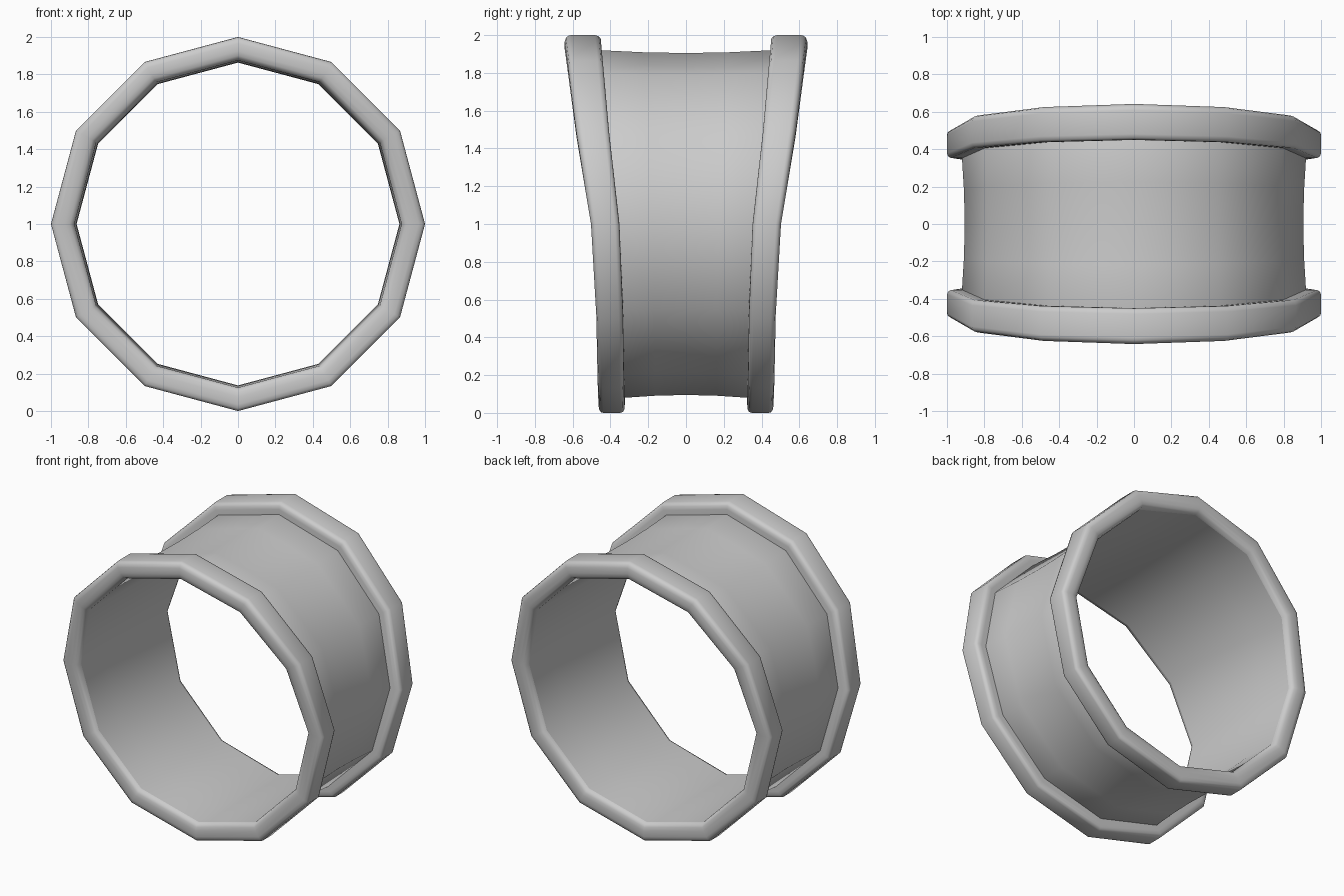
import bpy, math

if "Cube" in bpy.data.objects:
    bpy.data.objects.remove(bpy.data.objects["Cube"])

SIDES = 12
# half-width of the ring for each vertex from the top (0) to the bottom (6)
HALF_WIDTH = [0.642, 0.625, 0.58, 0.503, 0.475, 0.468, 0.463]


def sweep(name, profile, closed):
    """Sweep a (radius, relative width) profile round the 12-sided ring."""
    n = len(profile)
    verts, faces = [], []
    for i in range(SIDES):
        a = 2 * math.pi * i / SIDES
        w = HALF_WIDTH[min(i, SIDES - i)]
        verts += [(r * math.sin(a), t * w, 1 + r * math.cos(a)) for r, t in profile]
    for i in range(SIDES):
        j = (i + 1) % SIDES
        for k in range(n if closed else n - 1):
            m = (k + 1) % n
            faces.append((i * n + k, i * n + m, j * n + m, j * n + k))
    me = bpy.data.meshes.new(name)
    me.from_pydata(verts, [], faces)
    ob = bpy.data.objects.new(name, me)
    bpy.context.collection.objects.link(ob)
    bpy.ops.object.select_all(action='DESELECT')
    ob.select_set(True)
    bpy.context.view_layer.objects.active = ob
    bpy.ops.object.mode_set(mode='EDIT')
    bpy.ops.mesh.select_all(action='SELECT')
    bpy.ops.mesh.normals_make_consistent(inside=False)
    bpy.ops.object.mode_set(mode='OBJECT')
    bpy.ops.object.shade_smooth_by_angle(angle=math.radians(50))
    return ob


# slightly waisted band with an inner and an outer wall
outer = [(0.92, -0.71), (0.909, -0.35), (0.905, 0), (0.909, 0.35), (0.92, 0.71)]
inner = [(0.875, 0.93), (0.866, 0.47), (0.863, 0), (0.866, -0.47), (0.875, -0.93)]
sweep("band", outer + inner, True)

# rounded raised rim, front and back
rim = [(0.875, 0.93), (0.882, 0.97), (0.90, 0.993), (0.925, 1.0), (0.965, 1.0),
       (0.985, 0.99), (0.997, 0.97), (1.0, 0.945), (1.0, 0.75), (0.994, 0.72),
       (0.98, 0.703), (0.955, 0.70), (0.915, 0.70)]
for name, s in (("front_rim", -1), ("back_rim", 1)):
    sweep(name, [(r, s * t) for r, t in rim], False)
